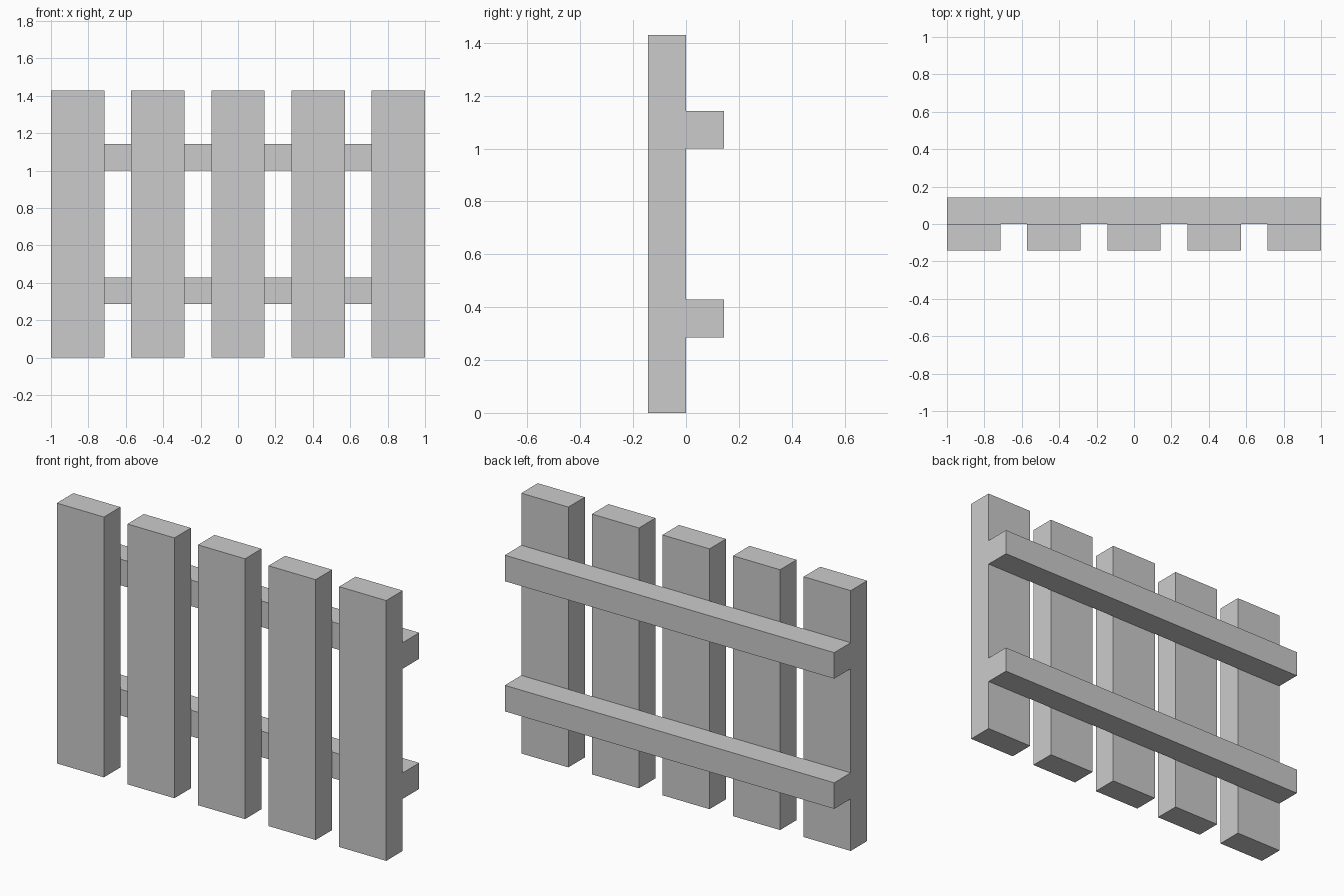
import bpy

if "Cube" in bpy.data.objects:
    bpy.data.objects.remove(bpy.data.objects["Cube"])

U = 2 / 14  # fence module: rail thickness, gap width and slat depth


def box(name, lo, hi):
    """Axis-aligned box between two corners given in modules."""
    center = [(a + b) / 2 * U for a, b in zip(lo, hi)]
    bpy.ops.mesh.primitive_cube_add(size=1, location=center)
    obj = bpy.context.object
    obj.name = name
    obj.scale = [(b - a) * U for a, b in zip(lo, hi)]
    bpy.ops.object.transform_apply(location=False, rotation=False, scale=True)
    return obj


# Five upright slats, two modules wide with one-module gaps
for i in range(5):
    x = -7 + 3 * i
    box(f"slat_{i + 1}", (x, -1, 0), (x + 2, 0, 10))

# Two horizontal rails across the back
for name, z in (("lower_rail", 2), ("upper_rail", 7)):
    box(name, (-7, 0, z), (7, 1, z + 1))
